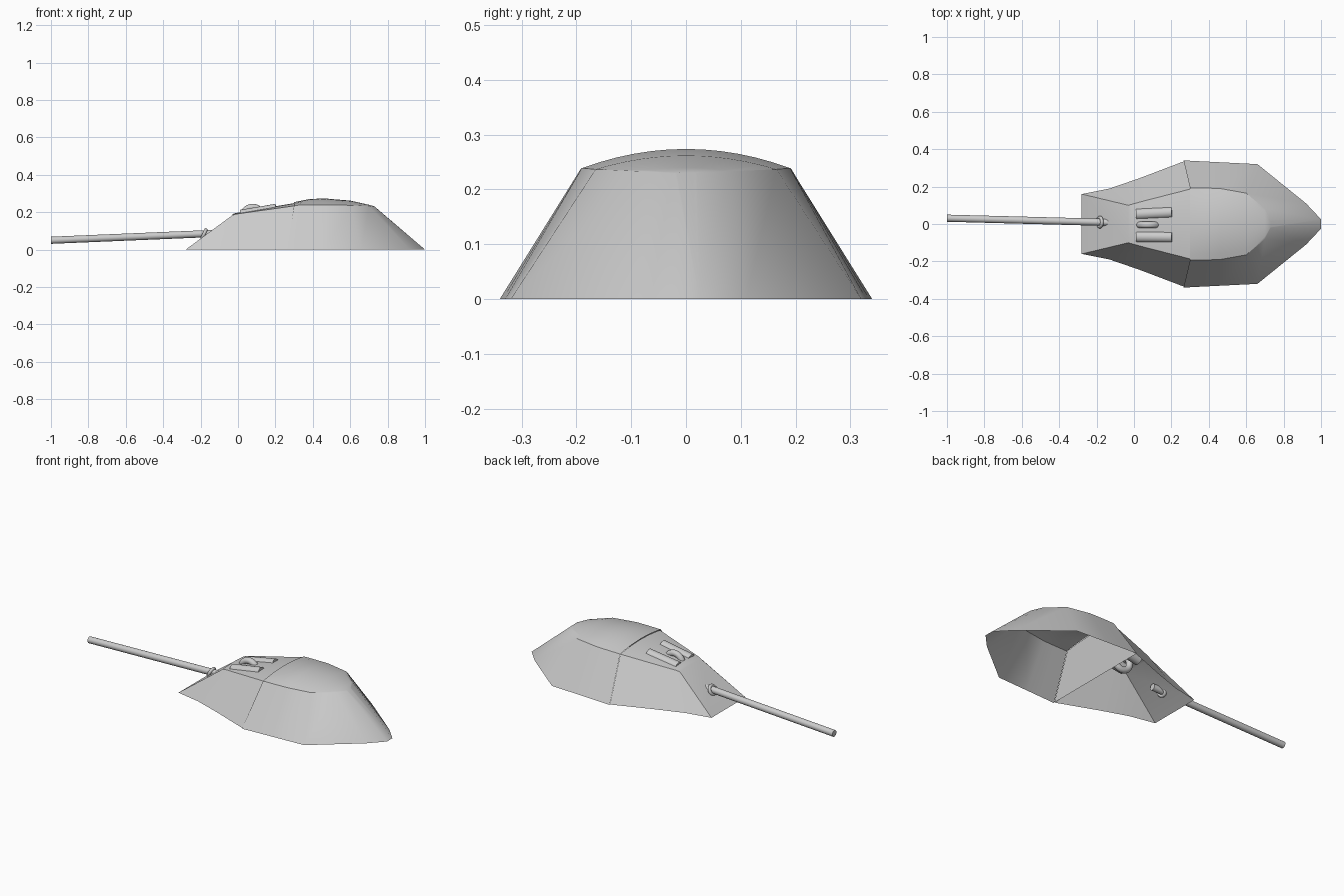
import bpy, bmesh, math
from mathutils import Vector

if "Cube" in bpy.data.objects:
    bpy.data.objects.remove(bpy.data.objects["Cube"])

grey = bpy.data.materials.new("plain_grey")
grey.diffuse_color = (0.6, 0.6, 0.6, 1)
grey.use_nodes = True
grey.node_tree.nodes["Principled BSDF"].inputs["Base Color"].default_value = grey.diffuse_color


def finish(obj, angle=35):
    obj.data.materials.append(grey)
    bpy.ops.object.select_all(action='DESELECT')
    obj.select_set(True)
    bpy.context.view_layer.objects.active = obj
    bpy.ops.object.shade_smooth_by_angle(angle=math.radians(angle))


def loft(name, stations, caps, steps=12):
    """Open-bottomed shell: each station is base (x, y), shoulder (x, y, z), crown z."""
    bm = bmesh.new()
    rows = []
    for bx, by, sx, sy, sz, cz in stations:
        pts = [(bx, -by, 0)]
        for i in range(steps + 1):
            t = -1 + 2 * i / steps
            pts.append((sx, sy * t, sz + (cz - sz) * (1 - t * t)))
        pts.append((bx, by, 0))
        rows.append([bm.verts.new(p) for p in pts])
    for a, b in zip(rows, rows[1:]):
        for i in range(len(a) - 1):
            bm.faces.new((a[i], b[i], b[i + 1], a[i + 1]))
    for c in caps:
        bm.faces.new(rows[c])
    bmesh.ops.recalc_face_normals(bm, faces=bm.faces)
    if sum(f.normal.z * f.calc_area() for f in bm.faces) < 0:
        bmesh.ops.reverse_faces(bm, faces=bm.faces)
    me = bpy.data.meshes.new(name)
    bm.to_mesh(me)
    bm.free()
    obj = bpy.data.objects.new(name, me)
    bpy.context.collection.objects.link(obj)
    finish(obj)


def rod(name, start, end, radius, sides=24):
    a, b = Vector(start), Vector(end)
    bpy.ops.mesh.primitive_cylinder_add(vertices=sides, radius=radius, depth=(b - a).length,
                                        location=(a + b) / 2)
    obj = bpy.context.object
    obj.rotation_euler = (b - a).to_track_quat('Z', 'Y').to_euler()
    obj.name = name
    finish(obj)


def ring(name, loc, rot, major, minor):
    bpy.ops.mesh.primitive_torus_add(location=loc, rotation=rot, major_radius=major,
                                     minor_radius=minor, major_segments=36, minor_segments=14)
    bpy.context.object.name = name
    finish(bpy.context.object, 60)


# Rear dome, tapering to a narrow tail
loft("rear_shell", [
    (0.265, 0.340, 0.30, 0.192, 0.237, 0.254),
    (0.36, 0.335, 0.38, 0.192, 0.238, 0.270),
    (0.46, 0.330, 0.46, 0.190, 0.239, 0.274),
    (0.66, 0.320, 0.60, 0.165, 0.237, 0.262),
    (0.92, 0.110, 0.70, 0.080, 0.233, 0.240),
    (1.00, 0.025, 0.73, 0.020, 0.230, 0.231)], caps=[-1])

# Front wedge with sloped face and closing bulkhead
loft("front_shell", [
    (-0.28, 0.160, -0.03, 0.100, 0.184, 0.190),
    (-0.13, 0.190, -0.01, 0.106, 0.190, 0.196),
    (0.03, 0.245, 0.06, 0.125, 0.200, 0.208),
    (0.267, 0.335, 0.302, 0.187, 0.234, 0.249)], caps=[0, -1])

# Barrel and its collar on the sloped face
rod("barrel", (-0.12, 0.008, 0.087), (-1.0, 0.031, 0.050), 0.019)
ring("barrel_collar", (-0.182, 0.01, 0.083), (0, math.radians(-65), 0), 0.025, 0.009)

# Roof fittings: two half-sunk tubes and an upright ring between them
for side, y0, y1 in (("left", 0.053, 0.062), ("right", -0.068, -0.070)):
    rod(side + "_roof_tube", (0.015, y0, 0.182), (0.205, y1, 0.214), 0.031)
ring("roof_ring", (0.078, -0.005, 0.176), (math.pi / 2, 0, 0), 0.051, 0.018)
